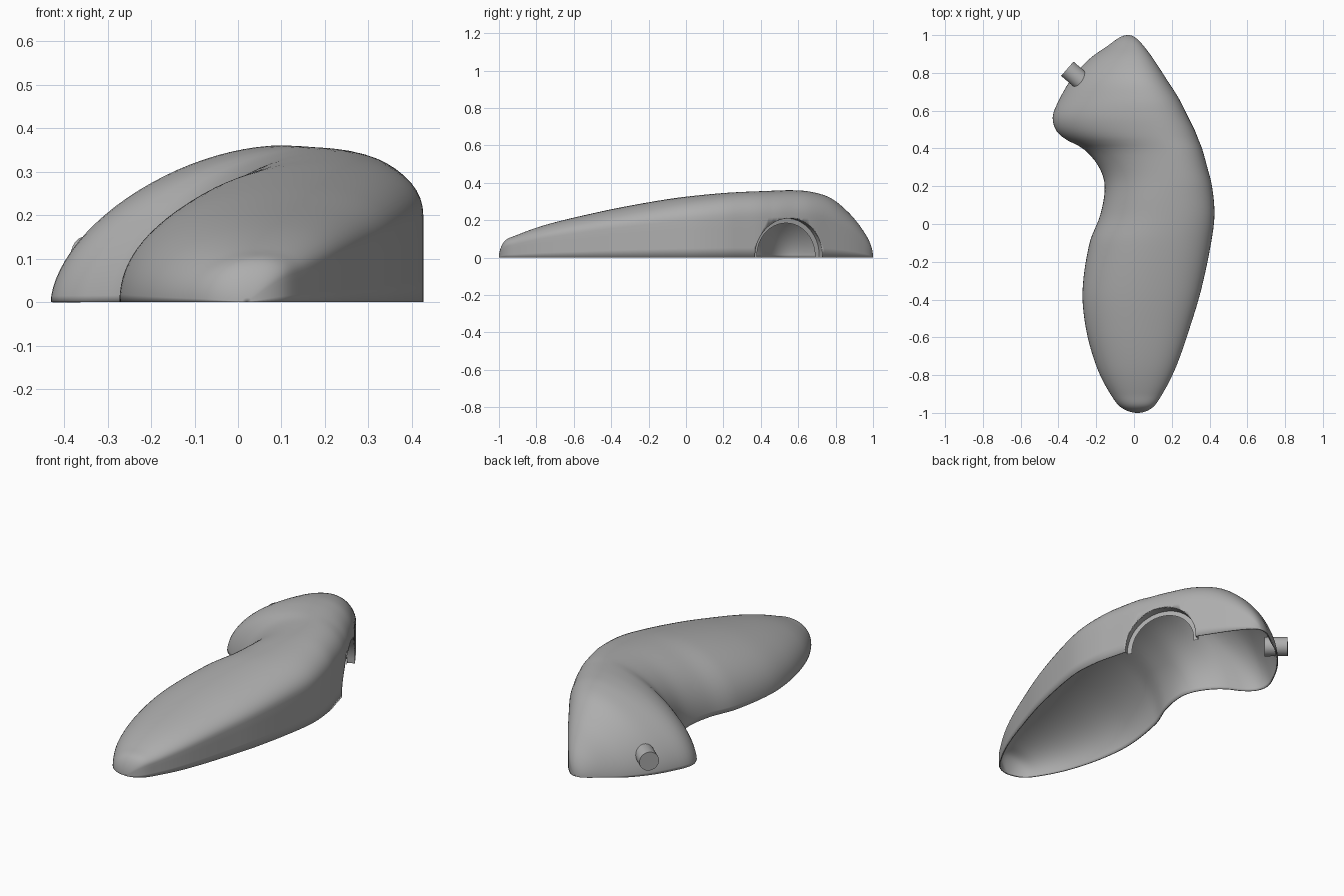
import bpy, bmesh
from math import acos, cos, sin, pi
from mathutils import Vector, Matrix

if "Cube" in bpy.data.objects:
    bpy.data.objects.remove(bpy.data.objects["Cube"])

grey = bpy.data.materials.new("plain grey")
grey.use_nodes = True
GREY = (0.42, 0.42, 0.42, 1)
grey.diffuse_color = GREY
grey.node_tree.nodes["Principled BSDF"].inputs["Base Color"].default_value = GREY

# Stations along the body: y, low-x edge, high-x edge, ridge height
STATIONS = [
    (-1, .02, .02, 0), (-.97, -.07, .10, .088), (-.9, -.125, .15, .122),
    (-.75, -.20, .225, .175), (-.55, -.255, .295, .225), (-.35, -.272, .355, .268),
    (-.1, -.235, .408, .312), (.05, -.178, .426, .331), (.2, -.155, .413, .345),
    (.3, -.185, .388, .351), (.4, -.27, .36, .355), (.45, -.365, .34, .357),
    (.5, -.415, .32, .359), (.57, -.43, .285, .36), (.66, -.395, .24, .353),
    (.77, -.33, .17, .32), (.87, -.24, .105, .24), (.95, -.13, .045, .14),
    (1, -.03, -.03, 0),
]
THETA = [acos(-s[0]) for s in STATIONS]


def body_at(y):
    """Smooth low edge, high edge and height at a given y."""
    t = acos(max(-1, min(1, -y)))
    i = max(k for k in range(len(THETA) - 1) if THETA[k] <= t + 1e-9)
    span = THETA[i + 1] - THETA[i]
    f = (t - THETA[i]) / span

    def slope(k, c):
        a, b = max(k - 1, 0), min(k + 1, len(THETA) - 1)
        return (STATIONS[b][c] - STATIONS[a][c]) / (THETA[b] - THETA[a]) * span

    out = []
    for c in (1, 2, 3):
        p, q = STATIONS[i][c], STATIONS[i + 1][c]
        m, n = slope(i, c), slope(i + 1, c)
        out.append(p + f * m + f * f * (3 * (q - p) - 2 * m - n)
                   + f ** 3 * (2 * (p - q) + m + n))
    return out


def section(y, dome=24, corner=12, wall=4):
    """Domed slope on one side, rounded shoulder and upright wall on the other."""
    low, high, h = body_at(y)
    s = max(0, min(1, (y - .1) / .4))
    s = s * s * (3 - 2 * s)
    power = 2 / (2.1 - .4 * s)
    ridge = high - (.35 - .08 * s) * (high - low)
    pts = []
    for k in range(dome):
        a = pi / 2 * k / dome
        pts.append((ridge - (ridge - low) * cos(a) ** power, y, h * sin(a) ** power))
    for k in range(corner + 1):
        a = pi / 2 * (1 - k / corner)
        pts.append((ridge + (high - ridge) * cos(a) ** .92, y, h * (.6 + .4 * sin(a) ** .92)))
    for k in range(1, wall + 1):
        pts.append((high, y, h * .6 * (1 - k / wall)))
    return pts


def loft(bm, rows):
    verts = [[bm.verts.new(p) for p in row] for row in rows]
    for a, b in zip(verts, verts[1:]):
        for k in range(len(a) - 1):
            bm.faces.new((a[k], a[k + 1], b[k + 1], b[k]))


def finish(name, bm, angle=.7):
    bmesh.ops.remove_doubles(bm, verts=bm.verts, dist=.0002)
    bmesh.ops.recalc_face_normals(bm, faces=bm.faces)
    mesh = bpy.data.meshes.new(name)
    bm.to_mesh(mesh)
    bm.free()
    ob = bpy.data.objects.new(name, mesh)
    bpy.context.collection.objects.link(ob)
    mesh.materials.append(grey)
    bpy.ops.object.select_all(action='DESELECT')
    ob.select_set(True)
    bpy.context.view_layer.objects.active = ob
    bpy.ops.object.shade_smooth_by_angle(angle=angle)
    return ob


def cylinder(name, centre, axis, radius, depth):
    bm = bmesh.new()
    turn = Vector(axis).to_track_quat('Z', 'Y').to_matrix().to_4x4()
    bmesh.ops.create_cone(bm, cap_ends=True, segments=64, radius1=radius, radius2=radius,
                          depth=depth, matrix=Matrix.Translation(centre) @ turn)
    return finish(name, bm)


# Thin hollow shell, open underneath
ROWS = 110
bm = bmesh.new()
loft(bm, [section(-cos(pi * k / ROWS)) for k in range(ROWS + 1)])
shell = finish("body_shell", bm, 1.0)
if shell.data.polygons[len(shell.data.polygons) // 2].normal.z < 0:
    shell.data.flip_normals()
solid = shell.modifiers.new("thickness", 'SOLIDIFY')
solid.thickness = .006
solid.offset = -1

# Arched opening in the upright wall
ARCH_Y, ARCH_Z, ARCH_R, LIP_R, LIP_DEPTH = .555, .01, .2, .174, .045
out = Vector((.89, .456, 0)).normalized()
along = Vector((-out.y, out.x, 0))
centre = Vector((body_at(ARCH_Y)[1], ARCH_Y, ARCH_Z))
cutter = cylinder("arch_cutter", centre, out, ARCH_R, .2)
cutter.hide_render = True
cutter.hide_set(True)
cut = shell.modifiers.new("arch", 'BOOLEAN')
cut.object = cutter
cut.operation = 'DIFFERENCE'
cut.solver = 'EXACT'

# Recessed lip lining the arch: a short sleeve ending in a narrow ring
rows = []
for k in range(49):
    a = pi * k / 48
    ray = along * cos(a) + Vector((0, 0, sin(a)))
    edge = centre + ray * ARCH_R
    for step in range(8):
        edge += out * (body_at(edge.y)[1] - edge.x) * .8
    back = centre + ray * ARCH_R - out * LIP_DEPTH
    inner = centre + ray * LIP_R - out * LIP_DEPTH
    row = [edge, back, inner]
    if k in (0, 48):
        for p in row:
            p.z = 0
    rows.append(row)
bm = bmesh.new()
loft(bm, rows)
finish("arch_lip", bm)

# Peg on the rounded end with a low collar
peg_axis = Vector((-.75, .65, 0)).normalized()
peg_end = Vector((-.353, .822, .1))
cylinder("peg", peg_end - peg_axis * .06, peg_axis, .05, .12)
